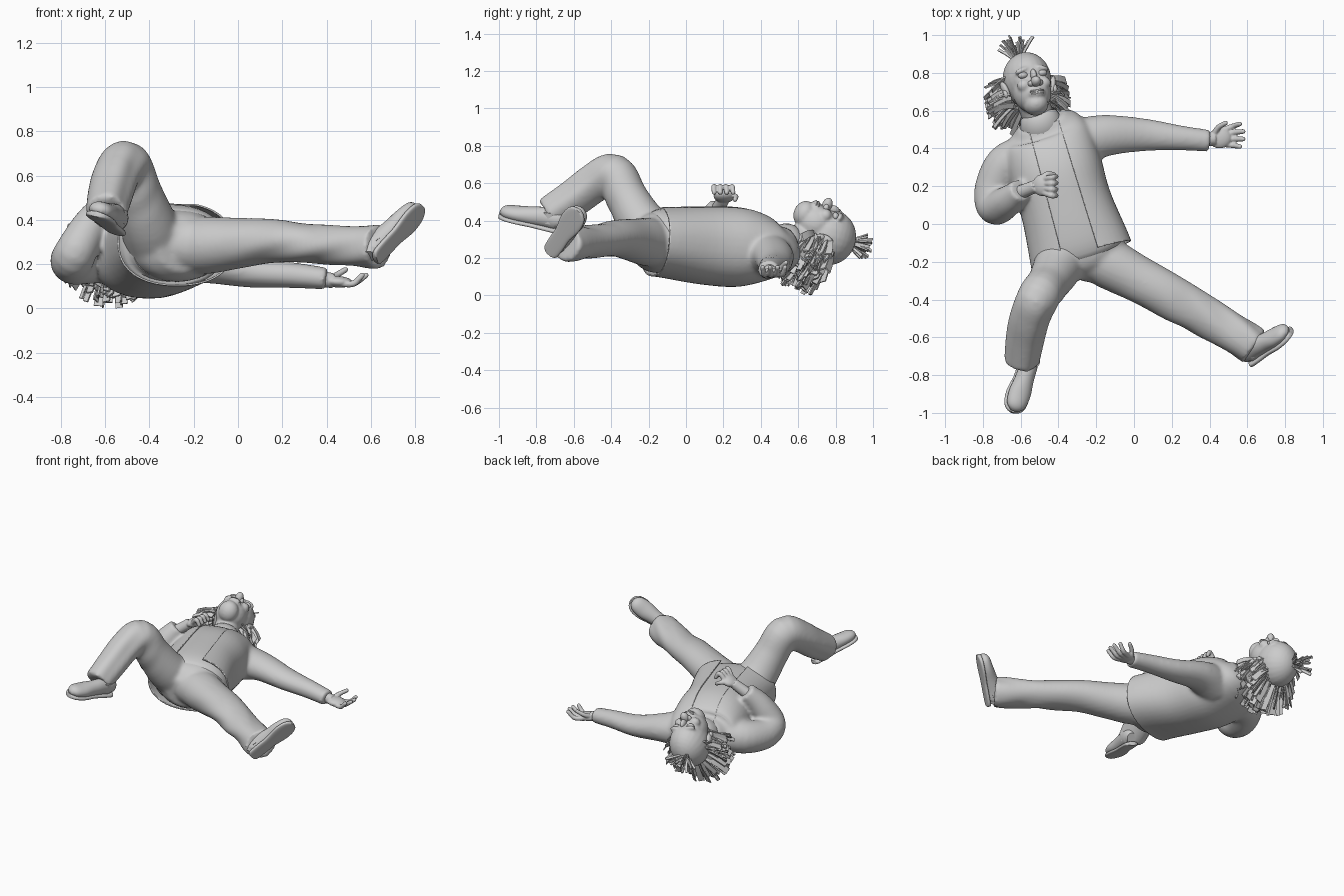
import bpy, bmesh, math, random
from mathutils import Vector as V, Matrix

if "Cube" in bpy.data.objects:
    bpy.data.objects.remove(bpy.data.objects["Cube"])
random.seed(4)


def finish(name, bm, angle=50):
    bmesh.ops.recalc_face_normals(bm, faces=bm.faces)
    me = bpy.data.meshes.new(name)
    bm.to_mesh(me)
    bm.free()
    me.shade_smooth()
    me.set_sharp_from_angle(angle=math.radians(angle))
    ob = bpy.data.objects.new(name, me)
    bpy.context.collection.objects.link(ob)
    return ob


def tube(bm, pts, up=(0, 0, 1), n=24, steps=5, rounded=False, power=1.0):
    """Sweep ellipses along a smooth path; points are x, y, z, side radius, up radius."""
    P = [V(p if len(p) == 5 else (*p, p[3])) for p in pts]
    P = [2 * P[0] - P[1]] + P + [2 * P[-1] - P[-2]]
    path = []
    for i in range(1, len(P) - 2):
        a, b, c, d = P[i - 1:i + 3]
        for k in range(steps):
            t = k / steps
            path.append(0.5 * (2 * b + (c - a) * t + (2 * a - 5 * b + 4 * c - d) * t * t
                               + (3 * b - a - 3 * c + d) * t ** 3))
    path.append(P[-2])
    if rounded:
        e = path[-1]
        t = (e - path[-2]).to_3d().normalized()
        for k in (.4, .75, .95):
            s = math.sqrt(1 - k * k)
            path.append(V((*(e.to_3d() + t * e[3] * k), e[3] * s, e[4] * s)))
    rings = []
    for i, p in enumerate(path):
        t = (path[min(i + 1, len(path) - 1)].to_3d() - path[max(i - 1, 0)].to_3d()).normalized()
        s = V(up).cross(t).normalized()
        u = t.cross(s)
        ring = []
        for j in range(n):
            a = 2 * math.pi * j / n
            c, d = math.cos(a), math.sin(a)
            c, d = math.copysign(abs(c) ** power, c), math.copysign(abs(d) ** power, d)
            ring.append(bm.verts.new(p.to_3d() + s * c * p[3] + u * d * p[4]))
        rings.append(ring)
    for r, q in zip(rings, rings[1:]):
        for j in range(n):
            bm.faces.new((r[j], r[(j + 1) % n], q[(j + 1) % n], q[j]))
    bm.faces.new(rings[0])
    bm.faces.new(rings[-1])


def ball(bm, frame, loc, size, rot=0):
    m = frame @ Matrix.Translation(loc) @ Matrix.Rotation(rot, 4, 'Y') @ Matrix.Diagonal((*size, 1))
    bmesh.ops.create_uvsphere(bm, u_segments=24, v_segments=16, radius=1, matrix=m)


def fuse(name, bm, voxel, smooth):
    """Merge overlapping volumes into one smooth skin."""
    ob = finish(name, bm)
    m = ob.modifiers.new('merge', 'REMESH')
    m.mode, m.voxel_size = 'VOXEL', voxel
    m = ob.modifiers.new('soften', 'SMOOTH')
    m.factor, m.iterations = .5, smooth
    me = bpy.data.meshes.new_from_object(ob.evaluated_get(bpy.context.evaluated_depsgraph_get()))
    bpy.data.objects.remove(ob)
    out = bmesh.new()
    out.from_mesh(me)
    return out


def frame(origin, x, z):
    x = V(x).normalized()
    y = V(z).cross(x).normalized()
    m = Matrix((x, y, x.cross(y))).transposed().to_4x4()
    m.translation = V(origin)
    return m


# Jacket: trunk and sleeves merged, hem cut open, front panel removed
trunk = [(-.49, .55, .29, .13, .09), (-.46, .47, .255, .225, .155), (-.42, .30, .26, .25, .213),
         (-.36, .10, .27, .245, .213), (-.28, -.16, .29, .275, .19), (-.24, -.32, .29, .285, .19)]
bm = bmesh.new()
tube(bm, trunk, n=40, power=.88)
tube(bm, [(-.30, .43, .22, .13), (-.15, .468, .205, .11, .092), (.05, .472, .165, .087, .07),
          (.25, .455, .15, .066, .058), (.40, .44, .135, .058, .05)])
tube(bm, [(-.56, .36, .24, .12), (-.68, .31, .22, .11), (-.745, .18, .21, .10), (-.735, .09, .25, .095),
          (-.67, .12, .37, .082), (-.60, .18, .47, .062)], up=(-.85, .24, .42))
bm = fuse('jacket', bm, .012, 6)
bmesh.ops.bisect_plane(bm, geom=bm.verts[:] + bm.edges[:] + bm.faces[:], plane_co=(-.27, -.162, .3),
                       plane_no=(.28, -.95, .08), clear_outer=True)
edges = [(V((-.55, .476, 0)), V((-.365, -.23, 0))), (V((-.39, .52, 0)), V((-.18, -.16, 0)))]
cuts = [(a, (b - a).cross(V((0, 0, 1))).normalized()) for a, b in edges]
for a, no in cuts:
    front = [f for f in bm.faces if f.normal.z > .1 and f.calc_center_median().z > .28]
    geom = set(front) | {e for f in front for e in f.edges} | {v for f in front for v in f.verts}
    bmesh.ops.bisect_plane(bm, geom=list(geom), plane_co=a, plane_no=no)


def in_panel(f):
    c = f.calc_center_median()
    side = [(V((c.x, c.y, 0)) - a).dot(no) for a, no in cuts]
    return side[0] * side[1] < 0 and f.normal.z > .1 and c.z > .28


bmesh.ops.delete(bm, geom=[f for f in bm.faces if in_panel(f)], context='FACES')
jacket = finish('jacket', bm)
mod = jacket.modifiers.new('cloth', 'SOLIDIFY')
mod.thickness, mod.offset = .008, -1

# Shirt under the jacket
bm = bmesh.new()
tube(bm, [(x, y, z, a * .955, b * .97) for x, y, z, a, b in trunk[:-2]]
     + [(-.295, -.11, .285, .25, .183), (-.275, -.175, .28, .21, .15)], n=40, power=.88)
finish('shirt', bm)

# Collar
bm = bmesh.new()
tube(bm, [(-.485, .50, .27, .12, .10), (-.495, .54, .285, .112, .10), (-.505, .575, .28, .10, .085)])
finish('collar', bm)

# Trousers: hips, raised bent leg and stretched leg
bm = bmesh.new()
tube(bm, [(-.31, -.03, .29, .21, .15), (-.28, -.13, .285, .235, .165), (-.258, -.21, .27, .20, .15),
          (-.24, -.27, .26, .12, .10)])
ball(bm, Matrix(), (-.225, -.2, .29), (.13, .11, .12))
tube(bm, [(-.36, -.12, .27, .145), (-.405, -.23, .38, .13), (-.455, -.315, .52, .113), (-.505, -.385, .645, .112),
          (-.55, -.49, .60, .105), (-.575, -.60, .52, .10), (-.595, -.735, .435, .09)], up=(1, 0, 0))
tube(bm, [(-.30, -.12, .28, .12), (-.15, -.2, .285, .135, .13), (0, -.28, .295, .125, .115),
          (.15, -.36, .305, .12, .10), (.30, -.445, .295, .115, .09), (.45, -.53, .285, .105, .088),
          (.57, -.605, .28, .105, .098), (.635, -.65, .28, .103, .10)])
bm = fuse('trousers', bm, .012, 9)
for v in bm.verts:  # soft folds near the shins and knees
    w = min(1, max(0, -v.co.y - .35) * 5)
    v.co += v.normal * w * .004 * math.sin(34 * v.co.x + 21 * v.co.y - 38 * v.co.z)
finish('trousers', bm)


# Shoes: flat sole with heel and a rounded upper
def shoe(name, heel, toe, up, ankle):
    L = (V(toe) - V(heel)).length
    M = frame(heel, V(toe) - V(heel), up)
    bm = bmesh.new()
    sole = [(0, .025), (.05, .045), (.25, .05), (.45, .05), (.7, .066), (.88, .06), (.97, .038), (1, .012)]
    tube(bm, [(t * L, 0, .008, w, .013) for t, w in sole], power=.6, steps=3)
    tube(bm, [(.01 * L, 0, .045, .03, .035), (.1 * L, 0, .06, .043, .055), (.3 * L, 0, .06, .047, .055),
              (.5 * L, 0, .05, .051, .05), (.72 * L, 0, .042, .06, .043), (.9 * L, 0, .037, .05, .035),
              (.98 * L, 0, .027, .02, .014)])
    tube(bm, [(.2 * L, 0, .04, .045), (.22 * L, 0, ankle, .045)], up=(0, 1, 0))
    bm.transform(M)
    finish(name, bm)


shoe('shoe_bent_leg', (-.545, -.665, .335), (-.645, -1.0, .42), (.25, .1, .95), .1)
shoe('shoe_straight_leg', (.625, -.735, .22), (.84, -.575, .452), (-.7, .5, .3), .15)


# Hands: wrist, palm and fingers merged
def hand(name, wrist, palm, fingers, size, x, z):
    bm = bmesh.new()
    tube(bm, [(*wrist[0], .038), (*wrist[1], .034)], up=z, n=16)
    ball(bm, frame(palm, x, z), (0, 0, 0), size)
    for path in fingers:
        tube(bm, [(*p, r) for p, r in zip(path, (.017, .015, .013))], up=z, n=10, steps=4, rounded=True)
    bm = fuse(name, bm, .005, 2)
    finish(name, bm)


open_fingers = [((.46, .425 + .022 * i, .115), (.52, .417 + .033 * i, .112),
                 (.56 + (.018 if i in (1, 2) else 0), .41 + .04 * i, .15)) for i in range(4)]
open_fingers.append(((.42, .47, .13), (.445, .51, .15), (.485, .535, .175)))
hand('open_hand', ((.34, .445, .14), (.43, .45, .125)), (.455, .455, .12), open_fingers,
     (.062, .055, .026), (1, .1, -.05), (0, 0, 1))
curled = [((-.475, .165 + .024 * i, .54), (-.435, .15 + .032 * i, .582), (-.412, .15 + .034 * i, .55))
          for i in range(4)]
curled.append(((-.50, .23, .53), (-.46, .265, .53), (-.425, .262, .512)))
hand('curled_hand', ((-.62, .16, .44), (-.52, .20, .515)), (-.485, .205, .53), curled,
     (.055, .058, .03), (.85, .2, .35), (-.35, 0, .9))

# Head frame: local x sideways, y out of the face, z to the crown
fwd, top = V((.2, .34, .92)).normalized(), V((-.20, .93, -.33))
H = frame((-.558, .735, .33), fwd.cross(top), top - fwd * fwd.dot(top))
bm = bmesh.new()
ball(bm, H, (0, -.01, .035), (.128, .152, .145))
ball(bm, H, (0, .04, -.055), (.102, .105, .11))
ball(bm, H, (0, .07, -.135), (.066, .072, .057))
ball(bm, H, (0, .125, -.09), (.045, .035, .03))
for s in (-1, 1):
    ball(bm, H, (s * .052, .11, -.035), (.04, .035, .035))
    ball(bm, H, (s * .05, .122, .045), (.045, .025, .016), s * .25)
neck = H @ V((0, -.02, -.04))
tube(bm, [(-.48, .47, .27, .085), (-.50, .55, .28, .085), (*neck, .085)])
bm = fuse('head', bm, .008, 5)
finish('head', bm)

bm = bmesh.new()
ball(bm, H, (0, .155, -.035), (.027, .04, .027))
ball(bm, H, (0, .14, .005), (.017, .025, .035))
for s in (-1, 1):
    ball(bm, H, (s * .024, .142, -.04), (.018, .022, .016))
finish('nose', bm)
bm = bmesh.new()
for s in (-1, 1):
    ball(bm, H, (s * .052, .122, .018), (.027, .02, .018))
finish('eyes', bm)
bm = bmesh.new()
for z, w in ((-.084, .04), (-.098, .036)):
    ball(bm, H, (0, .142, z), (w, .018, .009))
finish('lips', bm)
bm = bmesh.new()
for s in (-1, 1):
    ball(bm, H, (s * .13, -.005, -.01), (.018, .03, .048), s * .25)
    ball(bm, H, (s * .135, .005, -.035), (.014, .018, .024))
finish('ears', bm)


# Hair: blunt flat locks around the sides and back, plus a crown tuft
def lock(bm, base, d, length, w, bend):
    d = V(d).normalized()
    side = d.cross(V((random.uniform(-1, 1), random.uniform(-1, 1), random.uniform(-1, 1)))).normalized()
    thick = d.cross(side) * .004
    prev = None
    for k in range(4):
        t = k / 3
        c = H @ (V(base) + d * length * t + V(bend) * t * t)
        ring = []
        for a, b in ((-1, -1), (1, -1), (1, 1), (-1, 1)):
            p = c + H.to_3x3() @ (side * a * w * (.7 + .3 * t) + thick * b)
            p.z = max(p.z, .002 * (b + 1))
            ring.append(bm.verts.new(p))
        if prev:
            for j in range(4):
                bm.faces.new((prev[j], prev[(j + 1) % 4], ring[(j + 1) % 4], ring[j]))
        else:
            bm.faces.new(ring)
        prev = ring
    bm.faces.new(prev)


bm = bmesh.new()
for i in range(230):
    a = math.radians(random.uniform(-5, 185))
    z = random.uniform(-.10, .06)
    r = math.sqrt(1 - (z / .19) ** 2)
    out = V((math.cos(a), -math.sin(a), 0))
    d = out + V((0, -.1, random.uniform(-.6, .25))) + V((random.uniform(-.3, .3), random.uniform(-.3, .3), 0))
    lock(bm, (out.x * .115 * r, out.y * .14 * r, z), d, random.uniform(.07, .12) * (1 + .35 * math.sin(a)),
         random.uniform(.01, .022), (0, -.05, -.02))
for i in range(32):
    x, y = random.uniform(-.6, .6), random.uniform(-.5, .5)
    lock(bm, (.025 + x * .03, -.01 + y * .03, .155), (x, y, 1), random.uniform(.07, .13),
         random.uniform(.005, .01), (x * .03, 0, 0))
finish('hair', bm, 20)
